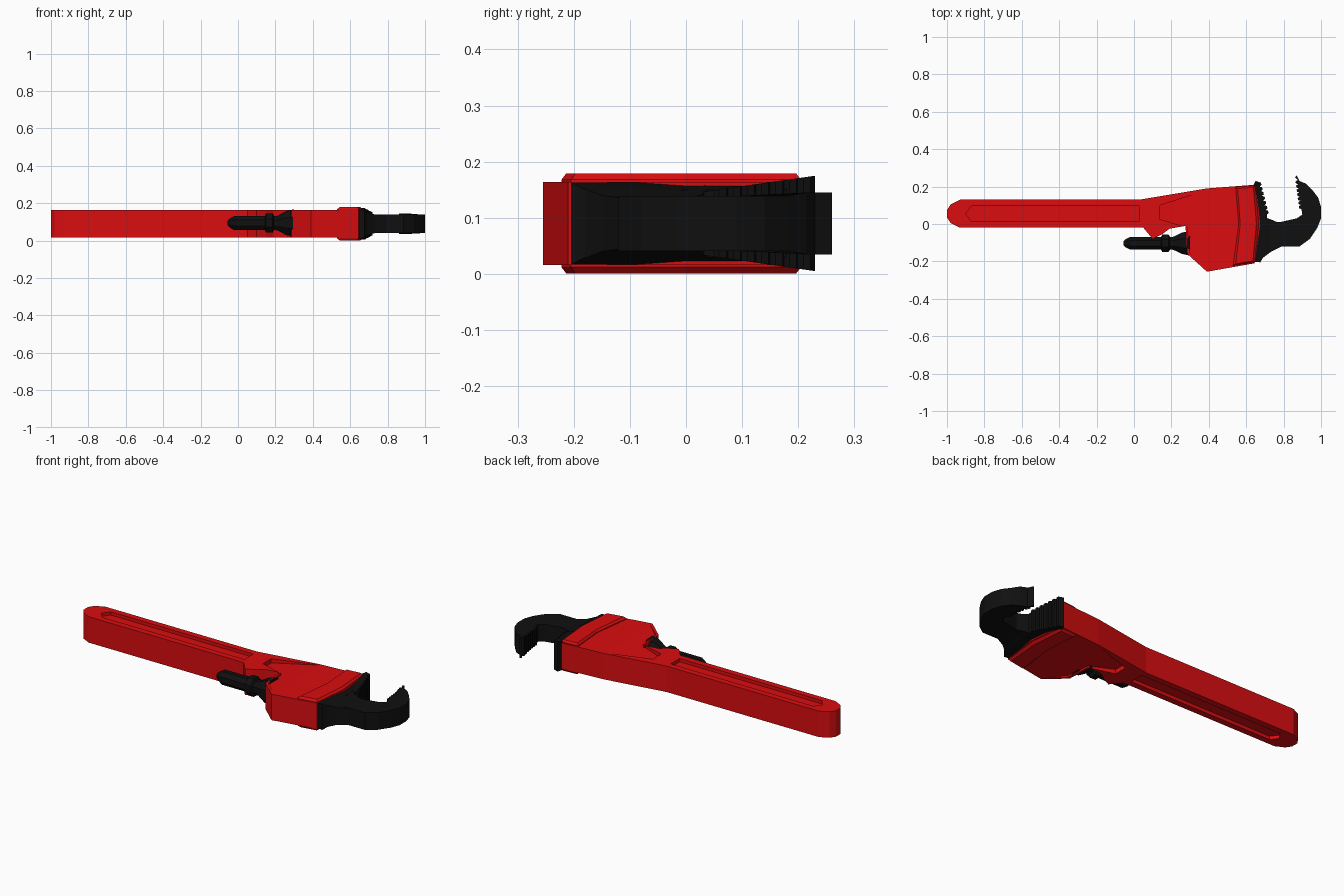
import bpy, bmesh, math
from mathutils import Vector

old = bpy.data.objects.get("Cube")
if old:
    bpy.data.objects.remove(old)


def material(name, color):
    m = bpy.data.materials.new(name)
    m.use_nodes = True
    m.diffuse_color = color
    m.node_tree.nodes["Principled BSDF"].inputs["Base Color"].default_value = color
    return m


RED = material("red paint", (0.7, 0.004, 0.005, 1))
BLACK = material("black steel", (0.005, 0.005, 0.005, 1))
MID = 0.09  # mid-plane height


def finish(name, bm, mat):
    bmesh.ops.recalc_face_normals(bm, faces=bm.faces)
    mesh = bpy.data.meshes.new(name)
    bm.to_mesh(mesh)
    bm.free()
    mesh.materials.append(mat)
    ob = bpy.data.objects.new(name, mesh)
    bpy.context.collection.objects.link(ob)
    return ob


def layers(name, rings, mat):
    """Skin a stack of equal-length point rings and cap both ends."""
    bm = bmesh.new()
    loops = [[bm.verts.new(p) for p in ring] for ring in rings]
    n = len(loops[0])
    for a, b in zip(loops, loops[1:]):
        for i in range(n):
            j = (i + 1) % n
            bm.faces.new((a[i], a[j], b[j], b[i]))
    bm.faces.new(loops[0])
    bm.faces.new(loops[-1])
    return finish(name, bm, mat)


def plate(name, pts, half, mat):
    """Symmetric plate; half is its half thickness, fixed or given by (x, y)."""
    h = half if callable(half) else (lambda x, y: half)
    return layers(name, [[(x, y, MID + s * h(x, y)) for x, y in pts] for s in (-1, 1)], mat)


def cut_both_sides(target, pts, floor):
    """Recess the top and bottom of target down to the floor half height."""
    for s in (-1, 1):
        rings = [[(x, y, MID + s * floor(x)) for x, y in pts],
                 [(x, y, MID + s * 0.2) for x, y in pts]]
        cutter = layers("recess_cutter", rings, RED)
        cutter.hide_render = True
        mod = target.modifiers.new("recess", 'BOOLEAN')
        mod.operation = 'DIFFERENCE'
        mod.solver = 'EXACT'
        mod.object = cutter
        bpy.ops.object.select_all(action='DESELECT')
        bpy.context.view_layer.objects.active = target
        target.select_set(True)
        bpy.ops.object.modifier_apply(modifier=mod.name)
        bpy.data.objects.remove(cutter)


def toothed(start, end, count, depth):
    """Saw-tooth path between two points, teeth on the right-hand side."""
    a, b = Vector(start), Vector(end)
    d = (b - a) / count
    out = Vector((d.y, -d.x)).normalized() * depth
    pts = []
    for i in range(count):
        p = a + d * i
        pts += [tuple(p), tuple(p + d * 0.25 + out), tuple(p + d * 0.75 + out)]
    return pts + [tuple(b)]


# Handle and head casting
body = plate("handle_and_head", [
    (-0.93, -0.02), (0.05, -0.02), (0.1, -0.08), (0.15, -0.055), (0.19, -0.025),
    (0.275, -0.01), (0.285, -0.16), (0.39, -0.255), (0.645, -0.21), (0.675, 0),
    (0.65, 0.21), (0.39, 0.19), (0.03, 0.13), (-0.93, 0.13), (-0.98, 0.105),
    (-1, 0.075), (-1, 0.035), (-0.98, 0.005)], 0.074, RED)
cut_both_sides(body, [(0.03, 0.015), (0.03, 0.095), (-0.87, 0.095), (-0.9, 0.055),
                      (-0.87, 0.015)], lambda x: 0.055)
# Sloped recess that rises to the head surface
cut_both_sides(body, [(0.14, 0.025), (0.285, -0.018), (0.3, -0.155), (0.39, -0.235),
                      (0.39, 0.18), (0.14, 0.1)],
               lambda x: 0.05 + 0.024 * (x - 0.14) / 0.25)

# Raised collar with bevelled rims
low = [(0.53, -0.222), (0.645, -0.205), (0.668, 0), (0.648, 0.205), (0.543, 0.198), (0.56, 0)]
center = Vector((0.6, -0.01))


def inset(pts, dx, dy):
    return [(center.x + (x - center.x) * dx, center.y + (y - center.y) * dy) for x, y in pts]


top = inset(low, 0.8, 0.96)
layers("head_collar", [[(x, y, MID + h) for x, y in p] for p, h in
                       ((top, -0.089), (low, -0.078), (low, 0.078), (top, 0.089))], RED)

# Fixed jaw, flaring in thickness towards its tip
plate("jaw_base", [(0.63, -0.2), (0.675, -0.205), (0.69, -0.18), (0.7, 0),
                   (0.68, 0.19), (0.63, 0.2)],
      lambda x, y: 0.073 if x < 0.68 else 0.06, BLACK)
teeth = toothed((0.71, 0.05), (0.665, 0.225), 7, 0.012)
plate("fixed_jaw", [(0.63, 0.02), (0.71, 0.02)] + teeth + [(0.65, 0.23), (0.635, 0.2)],
      lambda x, y: 0.055 + 0.03 * max(0, y - 0.02) / 0.21, BLACK)

# Neck block narrowing from the head to the shank
neck = [(0.65, 0.03, 0.2, 0.073), (0.69, 0.04, 0.18, 0.062),
        (0.73, 0.025, 0.15, 0.05), (0.79, 0.0, 0.12, 0.046)]
layers("jaw_neck", [[(x, -b, MID - h), (x, t, MID - h), (x, t, MID + h), (x, -b, MID + h)]
                    for x, t, b, h in neck], BLACK)

# Hook jaw: shank, bend and toothed tip
hook_teeth = toothed((0.875, 0.235), (0.895, 0.08), 7, 0.012)
plate("hook_jaw", [
    (0.74, -0.12), (0.885, -0.12), (0.94, -0.08), (0.98, -0.02), (1, 0.03), (1, 0.09),
    (0.985, 0.14), (0.955, 0.18), (0.92, 0.215), (0.885, 0.23), (0.87, 0.26), (0.86, 0.25)]
    + hook_teeth + [(0.9, 0.05), (0.87, 0.03), (0.78, 0.01), (0.74, 0.01)],
    lambda x, y: 0.055 if y > 0.2 else 0.049, BLACK)

# Adjusting screw: pointed rod, ring and flared root
profile = [(-0.057, 0.012), (-0.045, 0.026), (-0.02, 0.041), (0.145, 0.041), (0.15, 0.056),
           (0.185, 0.056), (0.192, 0.041), (0.21, 0.042), (0.255, 0.068), (0.3, 0.08)]
SIDES = 8
angles = [math.tau * (i + 0.5) / SIDES for i in range(SIDES)]
layers("adjusting_screw", [[(x, -0.103 + 0.9 * r * math.cos(a), MID + 0.004 + r * math.sin(a))
                            for a in angles] for x, r in profile], BLACK)
